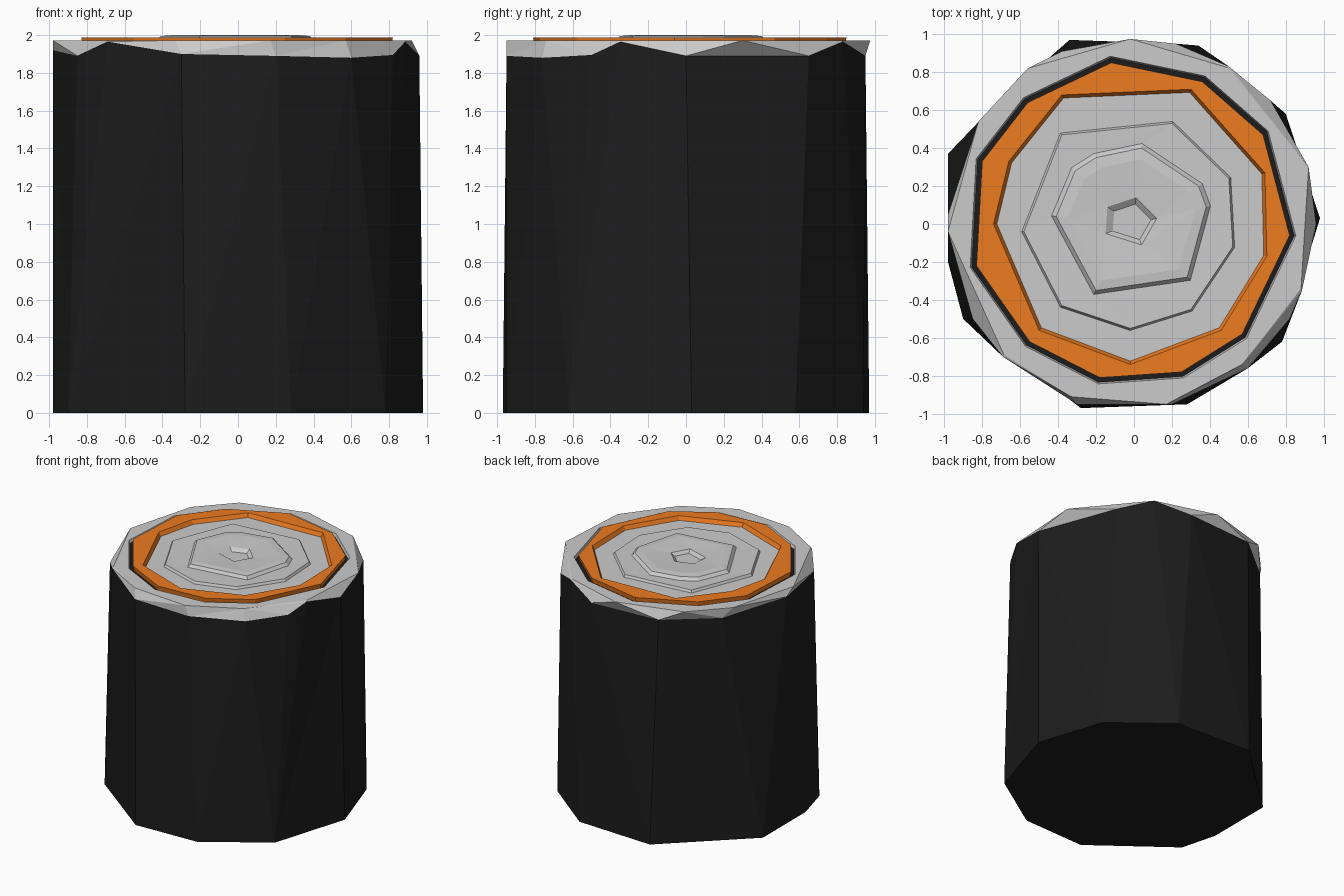
import bpy, bmesh
from math import atan2, tau

if "Cube" in bpy.data.objects:
    bpy.data.objects.remove(bpy.data.objects["Cube"])


def material(name, color):
    m = bpy.data.materials.new(name)
    m.diffuse_color = color
    m.use_nodes = True
    m.node_tree.nodes["Principled BSDF"].inputs["Base Color"].default_value = m.diffuse_color
    return m


def loop(pts, z=0.0, s=1.0):
    """Outline as counter-clockwise 3D points; a third value overrides z."""
    out = [(p[0] * s, p[1] * s, p[2] if len(p) > 2 else z) for p in pts]
    return sorted(out, key=lambda p: atan2(p[1], p[0]) % tau)


def loft(name, loops, mat=None, start=False, end=False):
    """Join irregular outlines of different side counts with flat facets."""
    bm = bmesh.new()
    rings = [[bm.verts.new(p) for p in l] for l in loops]

    def ang(r, k):
        v = r[k % len(r)].co
        return atan2(v.y, v.x) % tau + tau * (k // len(r))

    for a, b in zip(rings, rings[1:]):
        i = j = 0
        while i < len(a) or j < len(b):
            step_a = j == len(b) or (i < len(a) and ang(a, i + 1) <= ang(b, j + 1))
            va, vb = a[i % len(a)], b[j % len(b)]
            if step_a:
                i += 1
                bm.faces.new((va, a[i % len(a)], vb))
            else:
                j += 1
                bm.faces.new((va, b[j % len(b)], vb))
    if start:
        bm.faces.new(rings[0][::-1])
    if end:
        bm.faces.new(rings[-1])
    bmesh.ops.recalc_face_normals(bm, faces=bm.faces)
    if not (start and end):
        # open surfaces: make the upward side the outside
        if sum(f.normal.z * f.calc_area() for f in bm.faces) < 0:
            bmesh.ops.reverse_faces(bm, faces=bm.faces)
    me = bpy.data.meshes.new(name)
    bm.to_mesh(me)
    bm.free()
    ob = bpy.data.objects.new(name, me)
    bpy.context.collection.objects.link(ob)
    if mat:
        me.materials.append(mat)
    return ob


black = material("black", (0.012, 0.012, 0.012, 1))
orange = material("orange", (0.85, 0.2, 0.015, 1))

# Outlines from outside to centre
base = [(.98, .03), (.80, .58), (.34, .94), (-.34, .97), (-.98, .37),
        (-.98, -.20), (-.90, -.50), (-.28, -.97), (.28, -.95), (.78, -.62)]
shoulder = [(.96, .0, 1.89), (.72, .65, 1.89), (.50, .83, 1.965), (.22, .95, 1.89),
            (-.38, .91, 1.89), (-.76, .60, 1.89), (-.98, .05, 1.92), (-.85, -.50, 1.89),
            (-.69, -.70, 1.965), (-.30, -.95, 1.90), (.20, -.95, 1.89),
            (.60, -.76, 1.88), (.82, -.50, 1.895), (.885, -.35, 1.965)]
rim = [(-.02, .975), (.49, .825), (.92, .30), (.88, -.34), (.57, -.74), (.17, -.95),
       (-.33, -.91), (-.685, -.69), (-.98, -.04), (-.82, .54), (-.56, .82)]
band_out = [(-.12, .85), (.36, .75), (.68, .47), (.82, -.06), (.57, -.58), (.25, -.78),
            (-.18, -.81), (-.55, -.62), (-.83, -.22), (-.80, .33), (-.56, .64)]
band_in = [(-.38, .68), (.30, .71), (.69, .27), (.70, -.17), (.46, -.56),
           (-.02, -.74), (-.50, -.56), (-.74, .0), (-.66, .33)]
step = [(-.38, .47), (.20, .53), (.50, .24), (.52, -.12), (.30, -.45),
        (-.02, -.55), (-.38, -.43), (-.58, -.04)]
hub = [(-.20, .35), (.04, .40), (.34, .20), (.38, .09), (.28, -.28),
       (-.20, -.35), (-.41, .04), (-.31, .28)]
dimple = [(.01, .14), (.12, .03), (.04, -.11), (-.15, -.05), (-.14, .09)]

# Black body, closed under the cap
loft("body", [loop(base, 0), loop(shoulder), loop(rim, 1.945, .92)], black, True, True)

# Grey bevelled outer rim
loft("outer_rim", [loop(shoulder), loop(rim, 1.972),
                   loop(band_out, 1.972, 1.04), loop(band_out, 1.946, 1.03)])

# Orange band
loft("orange_band", [loop(band_out, 1.946, .99), loop(band_out, 1.988),
                     loop(band_in, 1.988), loop(band_in, 1.946, .97)], orange)

# Grey stepped centre with raised hub and dimple
loft("centre_plate", [loop(band_in, 1.955, 1.02), loop(step, 1.955, 1.02), loop(step, 1.975),
                      loop(hub, 1.972, 1.06), loop(hub, 1.995), loop(hub, 2.0, .85),
                      loop(dimple, 1.99), loop(dimple, 1.965, .75)], None, False, True)
